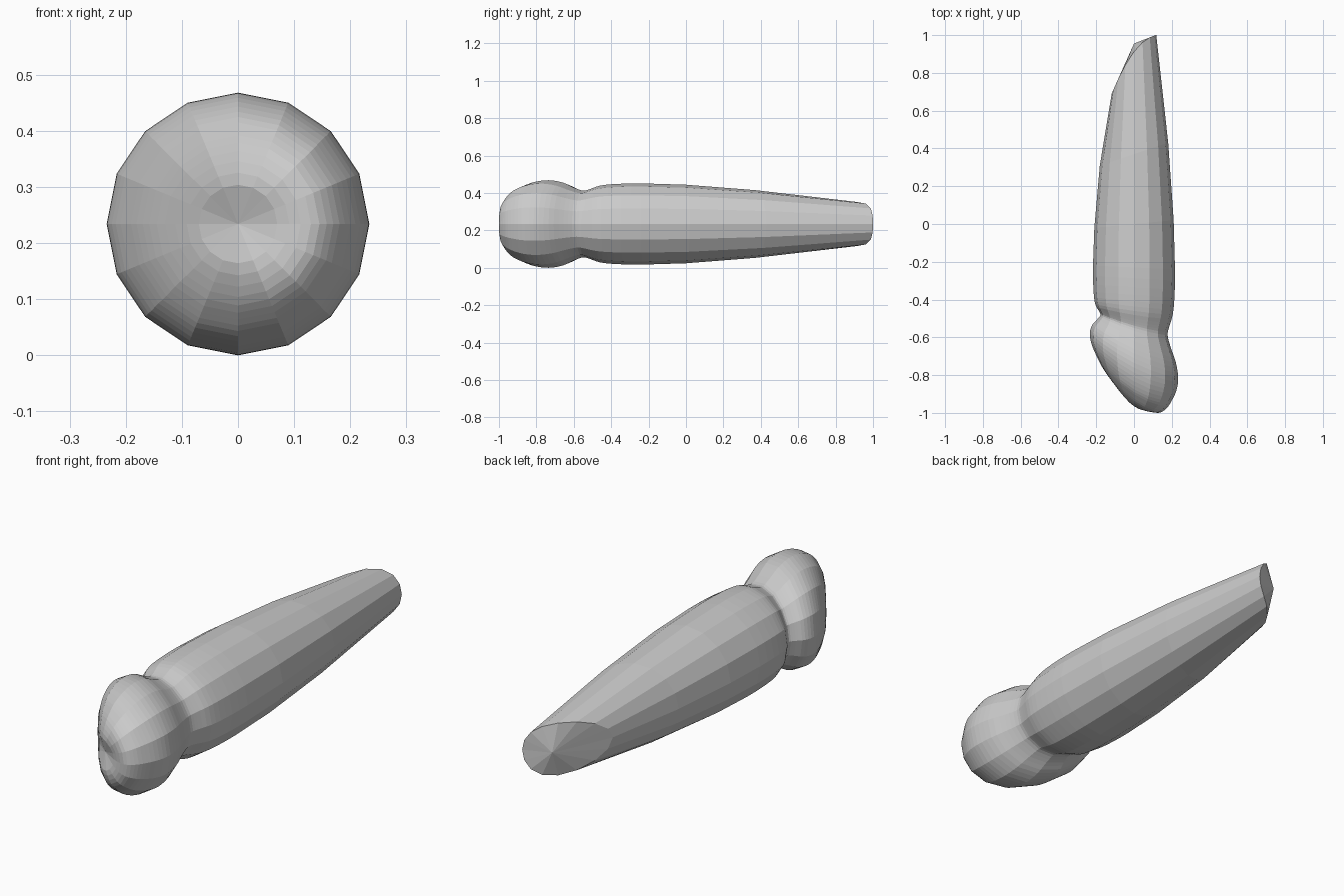
import bpy, bmesh
from math import cos, sin, tau

if "Cube" in bpy.data.objects:
    bpy.data.objects.remove(bpy.data.objects["Cube"])

SIDES = 16
CZ = 0.234

# Profile rings along the length: radius, y at the left, y at top/bottom, y at the right
rings = [
    (0.00, -.945, -.945, -.945),
    (0.07, -.890, -.965, -.985),
    (0.13, -.815, -.945, -1.00),
    (0.17, -.755, -.912, -.978),
    (0.20, -.695, -.875, -.935),
    (0.225, -.635, -.810, -.880),
    (0.234, -.580, -.735, -.815),
    (0.222, -.535, -.660, -.735),
    (0.195, -.505, -.600, -.655),
    (0.178, -.482, -.550, -.590),
    (0.186, -.460, -.515, -.545),
    (0.205, -.425, -.460, -.480),
    (0.214, -.360, -.375, -.390),
    (0.217, -.220, -.230, -.240),
    (0.210, -.020, .000, .020),
    (0.181, .310, .370, .430),
    (0.118, .690, .912, 1.00),
]
SMOOTH_TO = 13   # rings up to here are refined with a spline


def catmull(p0, p1, p2, p3, t):
    return tuple(0.5 * (2*b + (c-a)*t + (2*a-5*b+4*c-d)*t*t + (3*b-a-3*c+d)*t**3)
                 for a, b, c, d in zip(p0, p1, p2, p3))


fine = []
for i, ring in enumerate(rings):
    fine.append(ring)
    if 0 < i < SMOOTH_TO:
        for t in (1/3, 2/3):
            fine.append(catmull(rings[i-1], ring, rings[i+1], rings[i+2], t))

# Skewed lathe: each ring is tilted and bowed in y
bm = bmesh.new()
front_tip = bm.verts.new((0, -.945, CZ))
back_tip = bm.verts.new((0, .955, CZ))
loops = []
for r, left, mid, right in fine[1:]:
    loop = []
    for k in range(SIDES):
        c, s = cos(tau*k/SIDES), sin(tau*k/SIDES)
        y = mid + (right-left)/2*c + ((left+right)/2 - mid)*c*c
        loop.append(bm.verts.new((r*c, y, CZ + r*s)))
    loops.append(loop)

for k in range(SIDES):
    n = (k + 1) % SIDES
    bm.faces.new((front_tip, loops[0][k], loops[0][n]))
    bm.faces.new((back_tip, loops[-1][n], loops[-1][k]))
    for a, b in zip(loops, loops[1:]):
        bm.faces.new((a[k], b[k], b[n], a[n]))
bmesh.ops.recalc_face_normals(bm, faces=bm.faces)

mesh = bpy.data.meshes.new("knobbed_peg")
bm.to_mesh(mesh)
bm.free()
bpy.context.collection.objects.link(bpy.data.objects.new("knobbed_peg", mesh))
